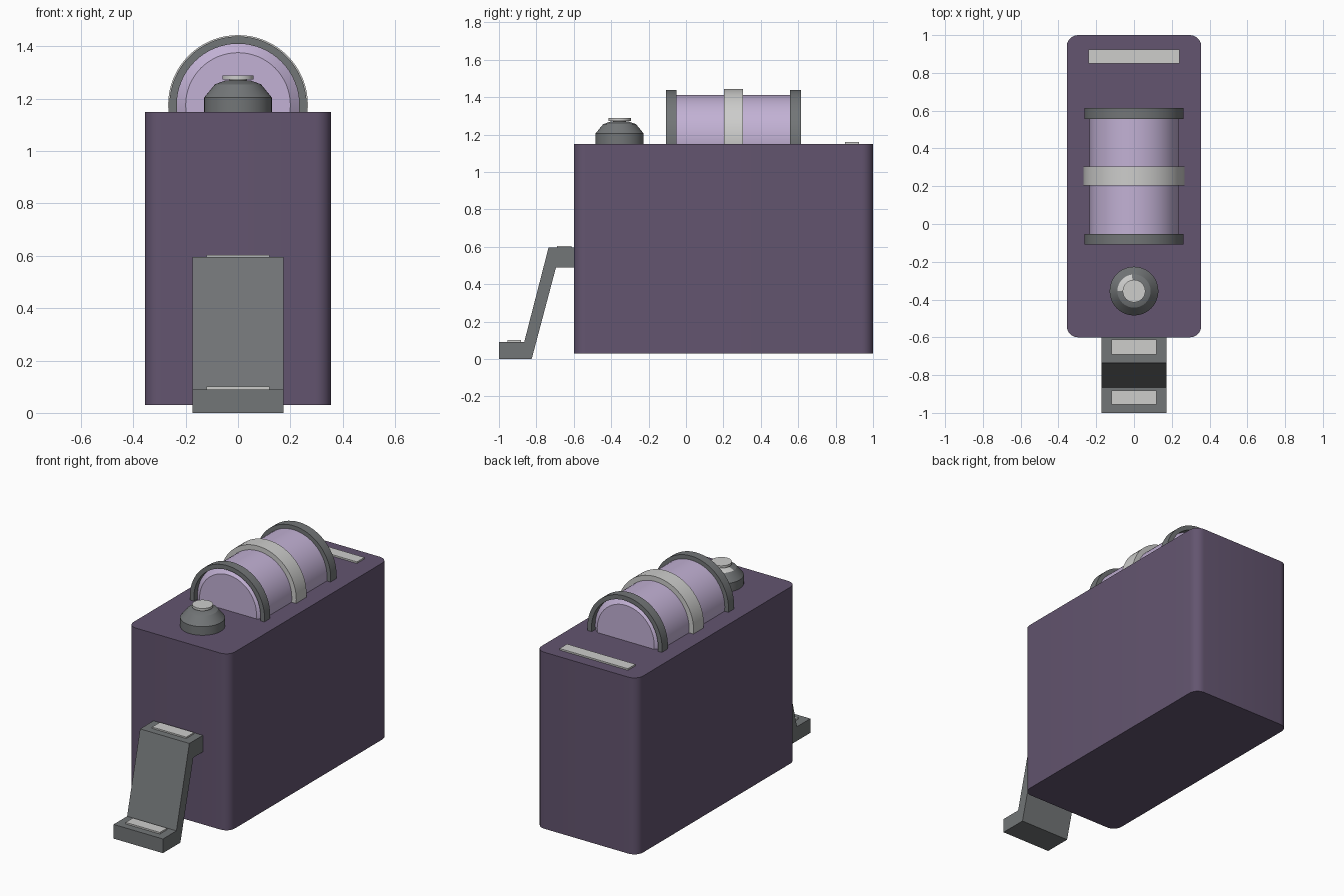
import bpy, bmesh, math
from mathutils import Matrix, Vector

cube = bpy.data.objects.get("Cube")
if cube:
    bpy.data.objects.remove(cube, do_unlink=True)


def material(name, rgb):
    mat = bpy.data.materials.new(name)
    mat.use_nodes = True
    color = (*rgb, 1.0)
    mat.diffuse_color = color
    mat.node_tree.nodes["Principled BSDF"].inputs["Base Color"].default_value = color
    return mat


PURPLE = material("dark purple", (0.125, 0.09, 0.16))
LILAC = material("lilac", (0.54, 0.44, 0.66))
GREY = material("dark grey", (0.17, 0.18, 0.185))
LIGHT = material("light grey", (0.61, 0.61, 0.6))
TOP = 1.15   # height of the casing top


def finish(bm, name, *mats, smooth=False):
    bmesh.ops.recalc_face_normals(bm, faces=bm.faces)
    mesh = bpy.data.meshes.new(name)
    bm.to_mesh(mesh)
    bm.free()
    for m in mats:
        mesh.materials.append(m)
    obj = bpy.data.objects.new(name, mesh)
    bpy.context.collection.objects.link(obj)
    if smooth:
        bpy.ops.object.select_all(action='DESELECT')
        obj.select_set(True)
        bpy.context.view_layer.objects.active = obj
        bpy.ops.object.shade_smooth_by_angle(angle=math.radians(25))
    return obj


def box(name, lo, hi, mat, round_edges=0):
    bm = bmesh.new()
    lo, hi = Vector(lo), Vector(hi)
    bmesh.ops.create_cube(bm, size=1, matrix=Matrix.Translation((lo + hi) / 2)
                          @ Matrix.Diagonal((*(hi - lo), 1)))
    if round_edges:
        upright = [e for e in bm.edges
                   if abs(e.verts[0].co.z - e.verts[1].co.z) > 0.1]
        bmesh.ops.bevel(bm, geom=upright, offset=round_edges, segments=6,
                        profile=0.5, affect='EDGES')
    return finish(bm, name, mat, smooth=round_edges > 0)


def lathe(profile, steps=64):
    """Spin (radius, height) points about z."""
    bm = bmesh.new()
    verts = [bm.verts.new((r, 0, h)) for r, h in profile]
    edges = [bm.edges.new(pair) for pair in zip(verts, verts[1:])]
    bmesh.ops.spin(bm, geom=verts + edges, axis=(0, 0, 1), cent=(0, 0, 0),
                   angle=math.tau, steps=steps)
    bmesh.ops.remove_doubles(bm, verts=bm.verts, dist=0.0001)
    return bm


def half_drum(name, profile, mat):
    """Lay a lathed part along y and trim it at the casing top."""
    bm = lathe(profile)
    bm.transform(Matrix.Translation((0, 0, 1.176)) @ Matrix.Rotation(-math.pi / 2, 4, 'X'))
    bmesh.ops.bisect_plane(bm, geom=bm.verts[:] + bm.edges[:] + bm.faces[:],
                           plane_co=(0, 0, TOP - 0.005), plane_no=(0, 0, 1),
                           clear_inner=True)
    return finish(bm, name, mat, smooth=True)


def hoop(name, inner, outer, y0, y1, mat):
    half_drum(name, [(inner, y0), (outer, y0), (outer, y1), (inner, y1), (inner, y0)], mat)


# Casing
box("casing", (-0.356, -0.6, 0.03), (0.356, 1, TOP), PURPLE, 0.06)

# Half-sunk drum with chamfered ends, and its hoops
half_drum("drum", [(0, -0.1), (0.2, -0.1), (0.236, -0.07),
                   (0.236, 0.575), (0.2, 0.605), (0, 0.605)], LILAC)
hoop("front_hoop", 0.234, 0.262, -0.108, -0.052, GREY)
hoop("back_hoop", 0.234, 0.262, 0.556, 0.614, GREY)
hoop("middle_band", 0.23, 0.267, 0.203, 0.305, LIGHT)

# Knob with a light mark on its upper slope
bm = lathe([(0, 0), (0.129, 0), (0.129, 0.055), (0.088, 0.105), (0.05, 0.119), (0, 0.119)], 48)
for f in bm.faces:
    c = f.calc_center_median()
    angle = math.degrees(math.atan2(c.y, c.x))
    if c.z > 0.106 and 0.055 < c.xy.length < 0.085 and 100 < angle < 180:
        f.material_index = 1
bm.transform(Matrix.Translation((0, -0.355, TOP)))
finish(bm, "knob", GREY, LIGHT, smooth=True)

# Knob cap on a short neck
bm = lathe([(0, 0.11), (0.035, 0.11), (0.035, 0.123), (0.06, 0.123), (0.06, 0.138), (0, 0.138)], 48)
bm.transform(Matrix.Translation((0, -0.355, TOP)))
finish(bm, "knob_cap", LIGHT, smooth=True)

# Bent front bracket, extruded across x
outline = [(-1, 0), (-0.825, 0), (-0.695, 0.49), (-0.59, 0.49),
           (-0.59, 0.595), (-0.735, 0.595), (-0.865, 0.09), (-1, 0.09)]
bm = bmesh.new()
side = bm.faces.new([bm.verts.new((-0.173, y, z)) for y, z in outline])
grown = bmesh.ops.extrude_face_region(bm, geom=[side], use_keep_orig=True)["geom"]
bmesh.ops.translate(bm, vec=(0.346, 0, 0),
                    verts=[v for v in grown if isinstance(v, bmesh.types.BMVert)])
finish(bm, "bracket", GREY)

# Light strips
box("upper_bracket_strip", (-0.12, -0.69, 0.594), (0.12, -0.612, 0.604), LIGHT)
box("lower_bracket_strip", (-0.12, -0.955, 0.089), (0.12, -0.882, 0.1), LIGHT)
box("back_strip", (-0.24, 0.85, TOP - 0.001), (0.24, 0.925, TOP + 0.01), LIGHT)
